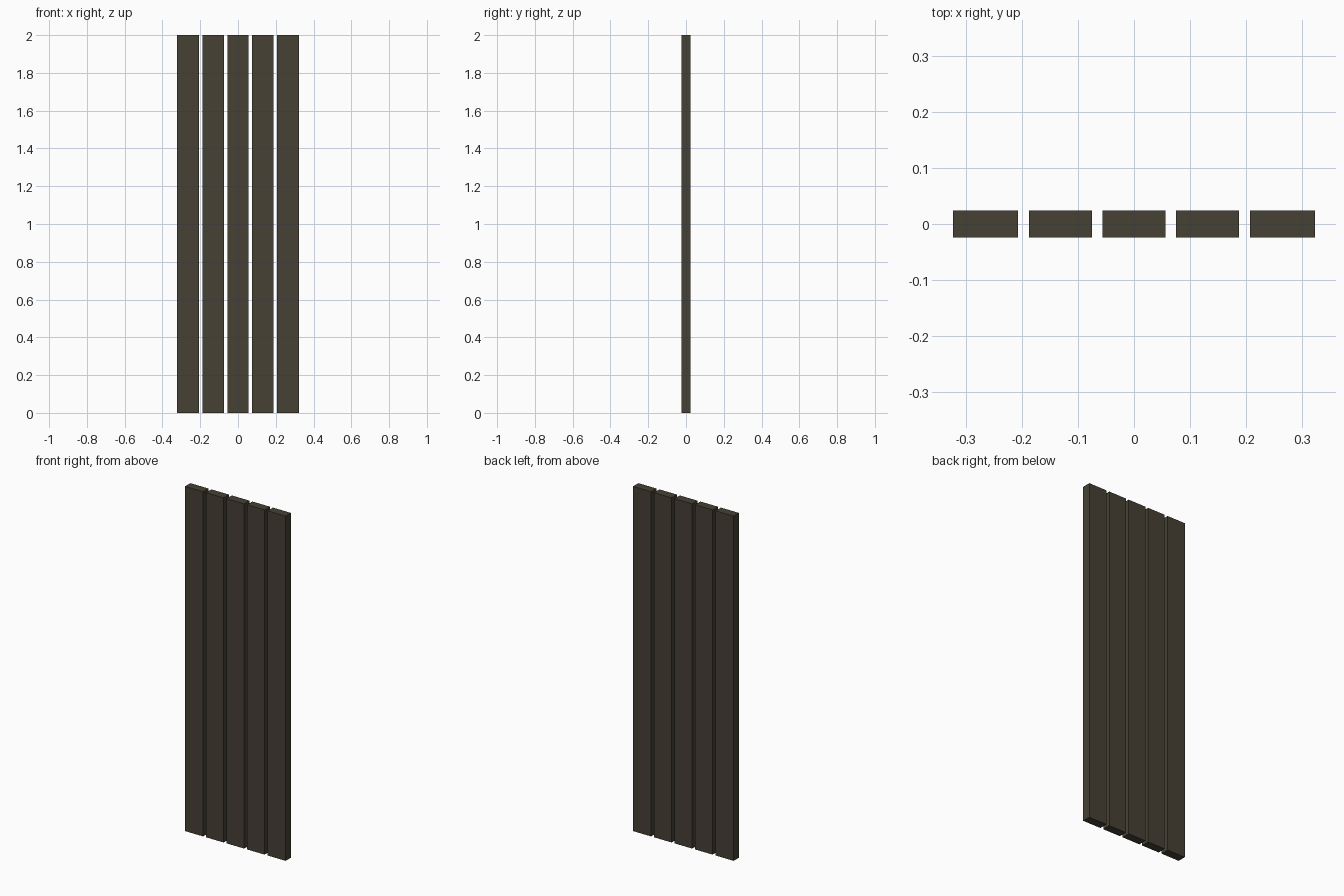
import bpy

if "Cube" in bpy.data.objects:
    bpy.data.objects.remove(bpy.data.objects["Cube"])

# One dark weathered wood colour
wood = bpy.data.materials.new("dark weathered wood")
wood.diffuse_color = (0.061, 0.053, 0.036, 1.0)
wood.use_nodes = True
wood.node_tree.nodes["Principled BSDF"].inputs["Base Color"].default_value = wood.diffuse_color

HEIGHT = 2.0
THICKNESS = 0.049


def plank(name, x_min, x_max):
    """Upright board standing on z = 0."""
    bpy.ops.mesh.primitive_cube_add(size=1)
    board = bpy.context.object
    board.name = name
    for v in board.data.vertices:
        v.co.x = x_min if v.co.x < 0 else x_max
        v.co.y *= THICKNESS
        v.co.z = (v.co.z + 0.5) * HEIGHT
    board.data.materials.append(wood)
    return board


# Middle plank, then mirrored pairs of inner and outer planks
plank("middle_plank", -0.0565, 0.0565)
for label, near, far in (("inner", 0.075, 0.1875), ("outer", 0.207, 0.323)):
    plank(label + "_plank_right", near, far)
    plank(label + "_plank_left", -far, -near)
